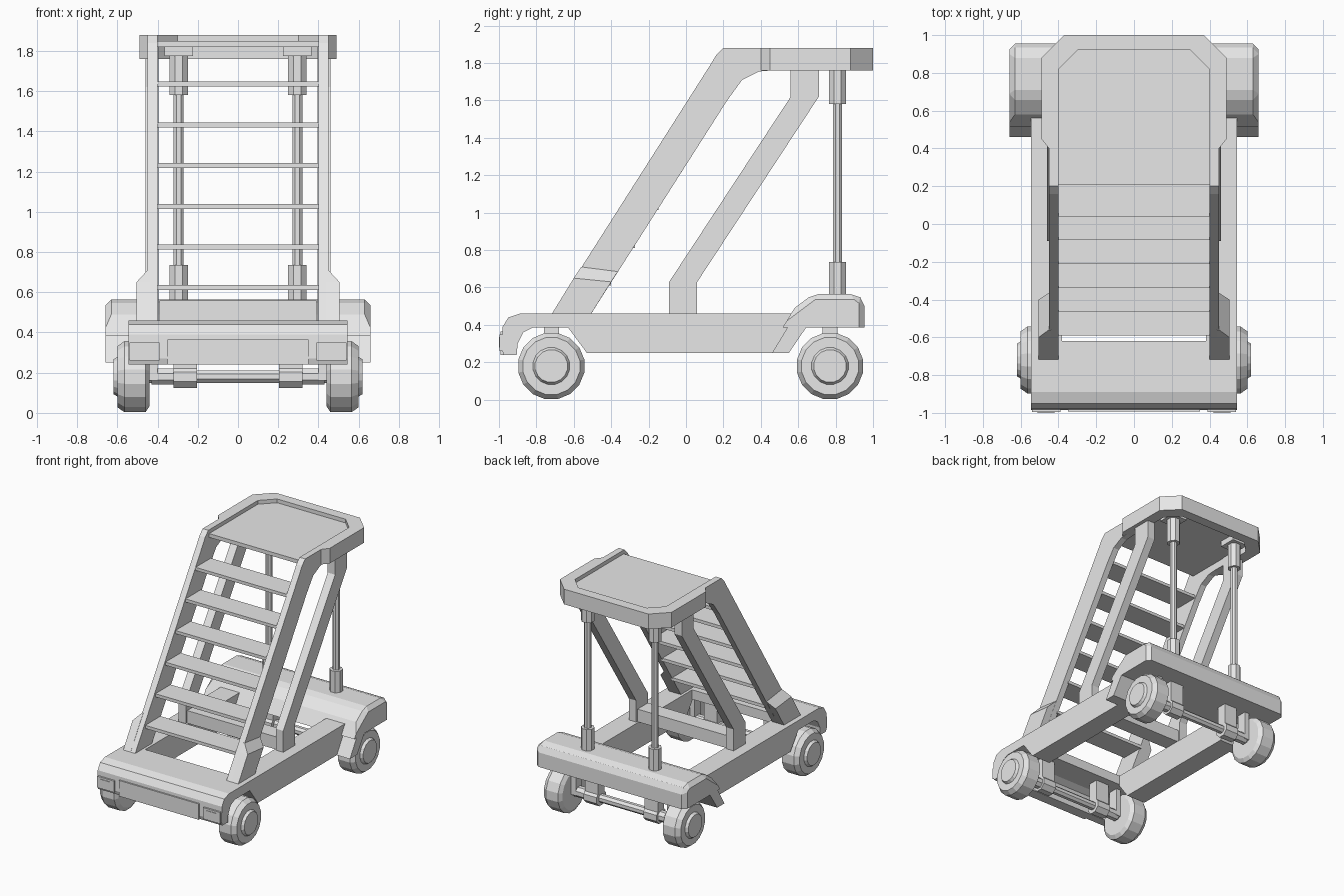
import bpy, bmesh, math
from mathutils import Matrix

if "Cube" in bpy.data.objects:
    bpy.data.objects.remove(bpy.data.objects["Cube"])

grey = bpy.data.materials.new("light grey")
grey.use_nodes = True
COLOUR = (0.8, 0.8, 0.8, 1)
grey.diffuse_color = COLOUR
grey.node_tree.nodes["Principled BSDF"].inputs["Base Color"].default_value = COLOUR


def finish(name, bm):
    bmesh.ops.recalc_face_normals(bm, faces=bm.faces)
    mesh = bpy.data.meshes.new(name)
    bm.to_mesh(mesh)
    bm.free()
    mesh.materials.append(grey)
    obj = bpy.data.objects.new(name, mesh)
    bpy.context.collection.objects.link(obj)
    return obj


def prism(name, points, lo, hi, axis="x", tweak=None):
    """Extrude a (y, z) outline along x, or an (x, y) outline along z."""
    bm = bmesh.new()
    place = (lambda p, d: (d, p[0], p[1])) if axis == "x" else (lambda p, d: (p[0], p[1], d))
    rings = [[bm.verts.new(place(p, d)) for p in points] for d in (lo, hi)]
    for ring in rings:
        bm.faces.new(ring)
    n = len(points)
    for i in range(n):
        j = (i + 1) % n
        bm.faces.new((rings[0][i], rings[0][j], rings[1][j], rings[1][i]))
    if tweak:
        tweak(bm)
    return finish(name, bm)


def box(name, x, y, z):
    return prism(name, [(y[0], z[0]), (y[1], z[0]), (y[1], z[1]), (y[0], z[1])], *x)


def pair(name, points, lo, hi, tweak=None):
    for side, s in (("left", 1), ("right", -1)):
        prism(f"{side}_{name}", points, s * lo, s * hi, "x", tweak)


def lathe(name, profile, centre, axis, sides):
    """Revolve (distance, radius) pairs around the x or z axis."""
    bm = bmesh.new()
    rings = []
    for d, r in profile:
        ring = []
        for k in range(sides):
            a = 2 * math.pi * (k + 0.5) / sides
            u, v = r * math.cos(a), r * math.sin(a)
            ring.append(bm.verts.new((d, u, v) if axis == "x" else (u, v, d)))
        rings.append(ring)
    for a, b in zip(rings, rings[1:]):
        for k in range(sides):
            j = (k + 1) % sides
            bm.faces.new((a[k], a[j], b[j], b[k]))
    bm.faces.new(rings[0])
    bm.faces.new(rings[-1])
    bm.transform(Matrix.Translation(centre))
    return finish(name, bm)


# Front deck with rounded bumper, and chassis side rails
prism("front_deck", [(-.62, .46), (-.89, .46), (-.95, .44), (-.98, .39), (-.985, .27),
                     (-.975, .24), (-.905, .24), (-.9, .3), (-.87, .36), (-.82, .385),
                     (-.62, .385)], -.545, .545)
pair("chassis_rail", [(-.63, .46), (-.63, .385), (-.53, .25), (.55, .25), (.64, .385),
                      (.64, .46)], .38, .545)
box("cross_beam", (-.39, .39), (-.08, .05), (.46, .56))

# Bumper panel and headlights
box("bumper_panel", (-.35, .35), (-.992, -.97), (.24, .365))
for s in (1, -1):
    box("headlight_frame", (s * .39, s * .54), (-.996, -.97), (.26, .35))
    box("headlight_lens", (s * .42, s * .51), (-1.0, -.97), (.28, .335))


# Rear deck with chamfered ends, and the fender flares beside the rails
def chamfer_ends(bm):
    edges = [e for e in bm.edges if all(abs(v.co.x) > .65 and v.co.z > .38 for v in e.verts)
             and max(v.co.z for v in e.verts) > .5]
    bmesh.ops.bevel(bm, geom=edges, offset=.03, segments=1, affect="EDGES")


prism("rear_deck", [(.516, .385), (.58, .49), (.68, .565), (.91, .565), (.955, .53),
                    (.955, .385)], -.66, .66, "x", chamfer_ends)
pair("fender_flare", [(.46, .25), (.55, .25), (.645, .39), (.545, .39)], .54, .66)

# Stair side rails with widened feet
pair("stair_rail", [(-.72, .455), (.13, 1.79), (.16, 1.84), (.2, 1.88), (.45, 1.88),
                    (.45, 1.76), (.39, 1.755), (.3, 1.71), (.22, 1.6), (-.51, .455)], .4, .45)
pair("stair_foot", [(-.72, .455), (-.51, .455), (-.4, .63), (-.6, .65)], .44, .505)


def taper(bm):
    for v in bm.verts:
        if v.co.z > .66:
            v.co.x = math.copysign(min(abs(v.co.x), .45), v.co.x)


pair("stair_foot_taper", [(-.6, .65), (-.4, .63), (-.365, .685), (-.56, .71)], .44, .505, taper)

# Stair treads
for i in range(6):
    z = .61 + i * .2025
    front = -.59 + i * .126
    box(f"tread_{i + 1}", (-.41, .41), (front, front + .19), (z, z + .025))

# Top platform with raised rim
outer = [(.45, .4), (.49, .45), (.49, .88), (.37, 1.0)]
inner = [(.4, .4), (.4, .82), (.3, .92)]
flip = lambda pts: [(-x, y) for x, y in reversed(pts)]
prism("platform_rim", outer + flip(outer) + [(-x, y) for x, y in inner] + inner[::-1],
      1.76, 1.88, "z")
floor = [(.41, .21), (.41, .82), (.31, .93)]
prism("platform_floor", floor + flip(floor), 1.82, 1.85, "z")

# Bent support struts
pair("support_strut", [(-.09, .45), (.06, .45), (.06, .63), (.71, 1.62), (.71, 1.83),
                       (.56, 1.83), (.56, 1.62), (-.09, .63)], .395, .46)

# Rear posts with collars and mounts
for s in (1, -1):
    at = (s * .295, .81, 0)
    lathe("post_rod", [(.56, .027), (1.8, .027)], at, "z", 8)
    lathe("post_lower_collar", [(.55, .049), (.735, .049)], at, "z", 8)
    lathe("post_upper_collar", [(1.58, .049), (1.83, .049)], at, "z", 8)
    box("post_mount", (s * .225, s * .365), (.74, .88), (1.775, 1.83))

# Axles, hangers and wheels
wheel = [(.44, .15), (.46, .18), (.565, .18), (.6, .155), (.6, .1), (.62, .088)]
for end, y in (("front", -.72), ("rear", .77)):
    lathe(f"{end}_axle", [(-.45, .033), (.45, .033)], (0, y, .18), "x", 8)
    for side, s in (("left", 1), ("right", -1)):
        lathe(f"{end}_{side}_axle_sleeve", [(s * .3, .043), (s * .43, .043)], (0, y, .18), "x", 8)
        box(f"{end}_{side}_hanger", (s * .205, s * .32), (y - .04, y + .04), (.2, .4))
        lathe(f"{end}_{side}_axle_clamp", [(s * .205, .062), (s * .32, .062)], (0, y, .18), "x", 8)
        box(f"{end}_{side}_wheel_mount", (s * .4, s * .44), (y - .04, y + .04), (.16, .4))
        lathe(f"{end}_{side}_wheel", [(s * d, r) for d, r in wheel], (0, y, .18), "x", 16)
